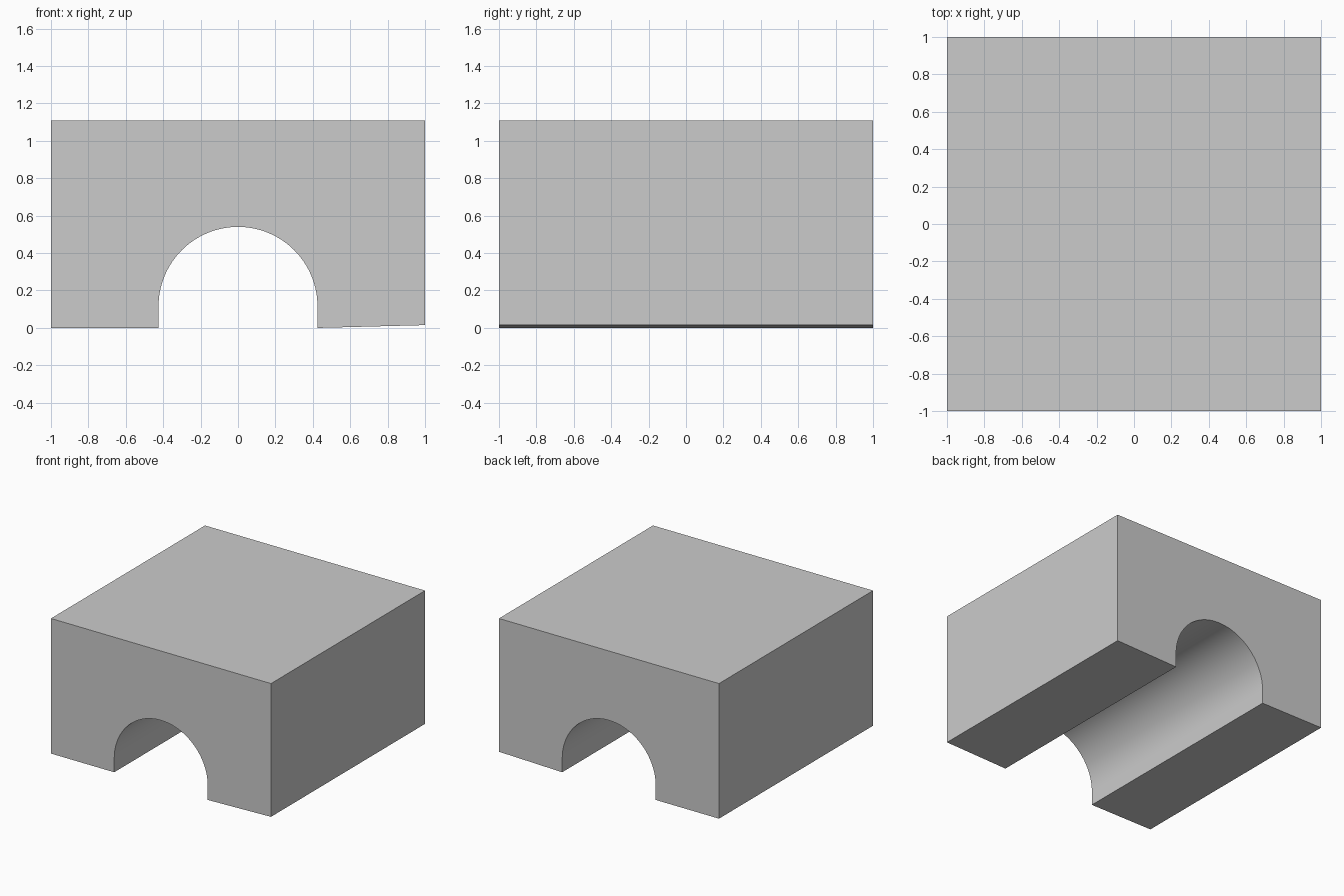
import bpy, bmesh, math

if "Cube" in bpy.data.objects:
    bpy.data.objects.remove(bpy.data.objects["Cube"])

HALF, TOP = 1.0, 1.11          # half width/depth and height of the block
R, SPRING = 0.425, 0.115       # tunnel radius and height where the arch begins
SEGMENTS = 64

# Front profile: left foot, arch, slightly raised right foot, outer walls
profile = [(-HALF, 0.0), (-R, 0.0)]
for i in range(SEGMENTS + 1):
    a = math.pi * (1 - i / SEGMENTS)
    profile.append((R * math.cos(a), SPRING + R * math.sin(a)))
profile += [(R, 0.0), (HALF, 0.015), (HALF, TOP), (-HALF, TOP)]

# Extrude the profile from front to back
bm = bmesh.new()
face = bm.faces.new([bm.verts.new((x, -HALF, z)) for x, z in profile])
extruded = bmesh.ops.extrude_face_region(bm, geom=[face], use_keep_orig=True)
moved = [g for g in extruded["geom"] if isinstance(g, bmesh.types.BMVert)]
bmesh.ops.translate(bm, verts=moved, vec=(0, 2 * HALF, 0))
bmesh.ops.recalc_face_normals(bm, faces=bm.faces)

mesh = bpy.data.meshes.new("tunnel_block")
bm.to_mesh(mesh)
bm.free()
block = bpy.data.objects.new("tunnel_block", mesh)
bpy.context.collection.objects.link(block)

# Smooth tunnel vault, crisp outer edges
bpy.context.view_layer.objects.active = block
block.select_set(True)
bpy.ops.object.shade_smooth_by_angle(angle=math.radians(30))
